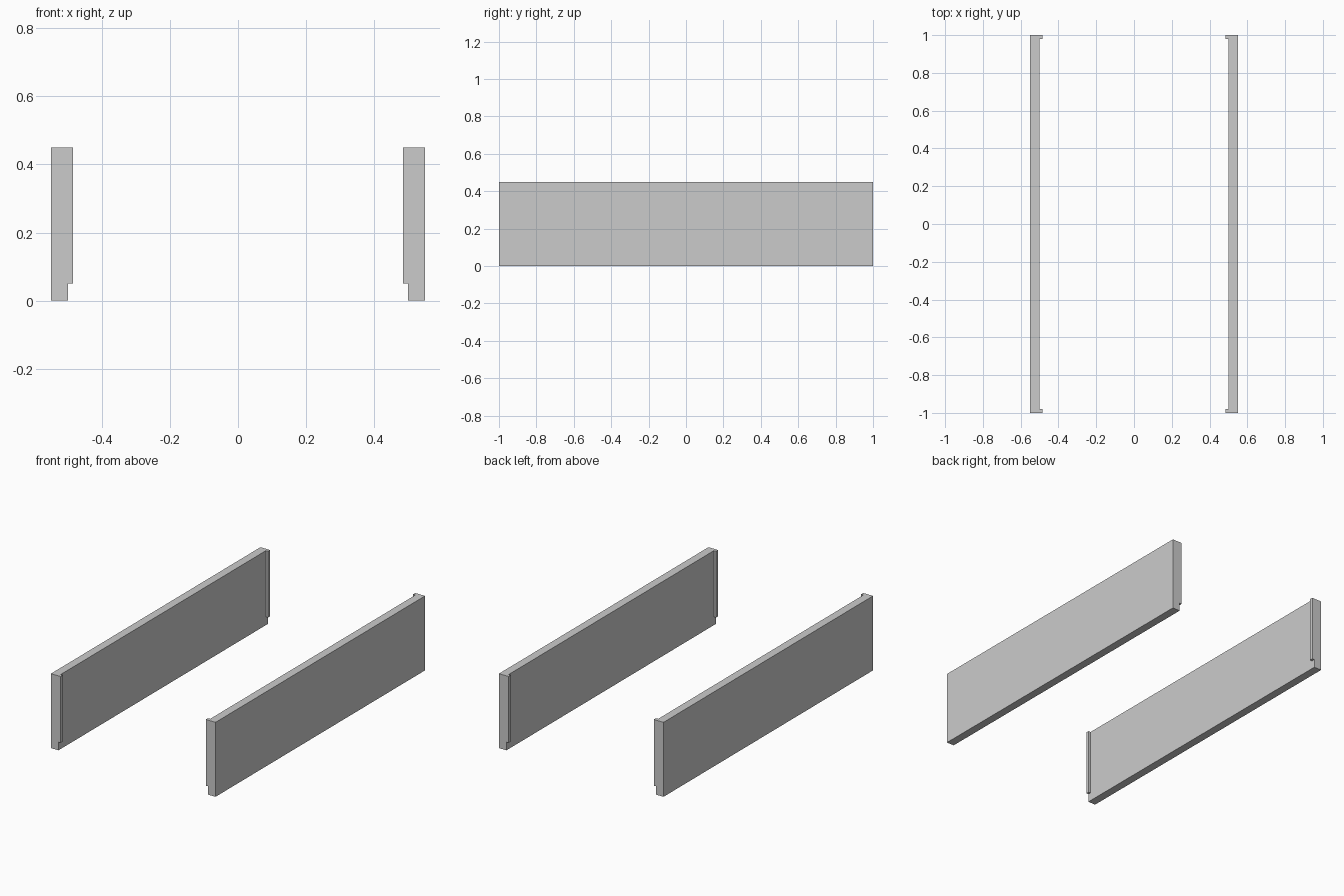
import bpy

if "Cube" in bpy.data.objects:
    bpy.data.objects.remove(bpy.data.objects["Cube"])


def box(name, lo, hi, mirror_y=False):
    """Box between two corners, mirrored across x (and optionally y)."""
    size = [b - a for a, b in zip(lo, hi)]
    mid = [(a + b) / 2 for a, b in zip(lo, hi)]
    bpy.ops.mesh.primitive_cube_add(size=1)
    ob = bpy.context.object
    ob.name = name
    for v in ob.data.vertices:
        v.co = [c * s + m for c, s, m in zip(v.co, size, mid)]
    mod = ob.modifiers.new("Mirror", "MIRROR")
    mod.use_axis = (True, mirror_y, False)
    mod.use_mirror_merge = False
    return ob


# Long side panels, left and right
box("side_panels", (0.5, -1, 0), (0.55, 1, 0.45))

# Thin inward lips at the four panel ends, raised off the floor
box("end_lips", (0.485, 0.98, 0.05), (0.5, 1, 0.45), mirror_y=True)
